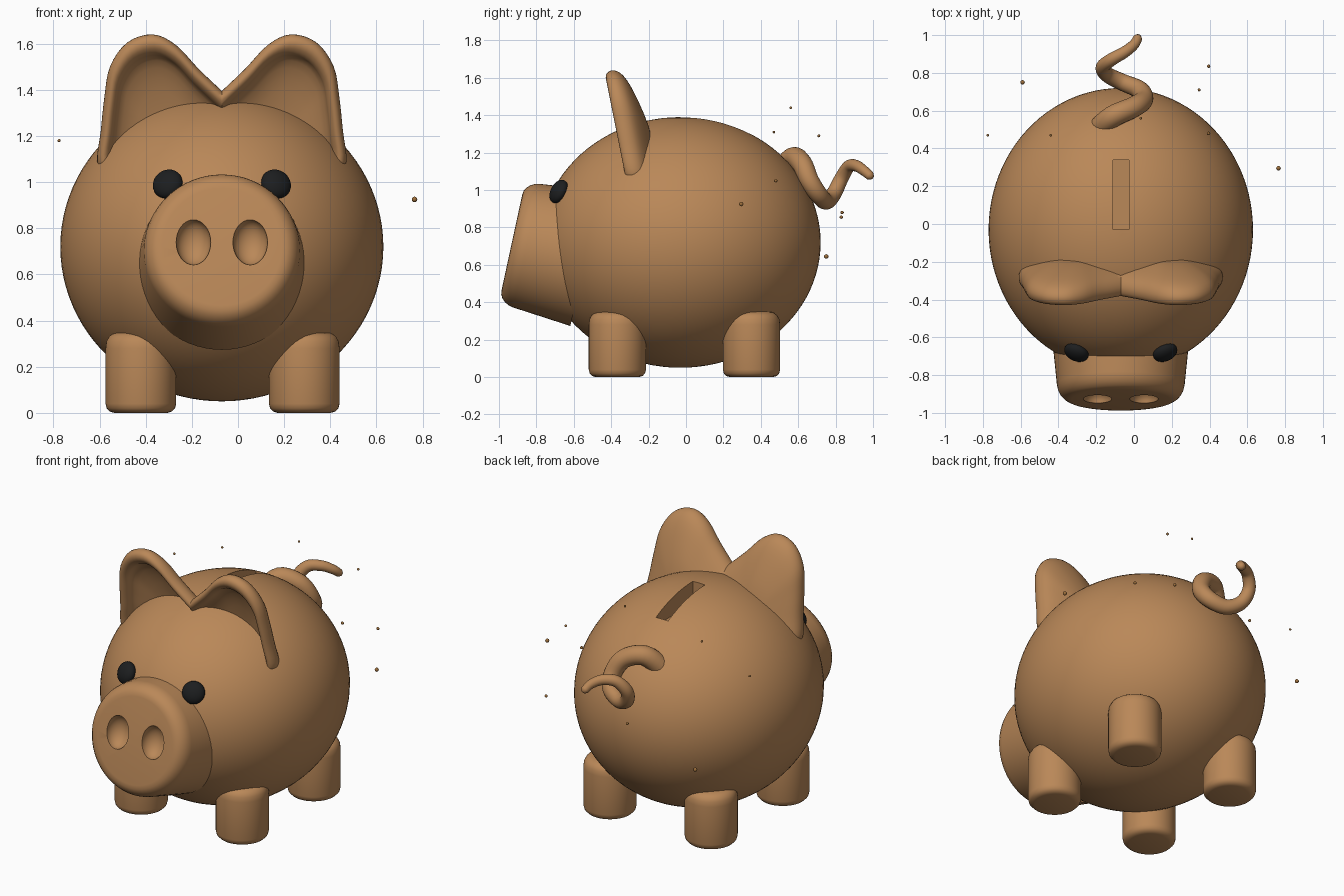
import bpy, bmesh, math
from mathutils import Vector, Matrix

if "Cube" in bpy.data.objects:
    bpy.data.objects.remove(bpy.data.objects["Cube"])

CX = -0.07  # symmetry plane of the pig


def material(name, rgb):
    m = bpy.data.materials.new(name)
    m.diffuse_color = (*rgb, 1)
    m.use_nodes = True
    m.node_tree.nodes["Principled BSDF"].inputs["Base Color"].default_value = m.diffuse_color
    return m


CLAY = material("clay brown", (0.49, 0.246, 0.098))
BLACK = material("eye black", (0.012, 0.013, 0.014))
GOLD = material("speck brown", (0.34, 0.16, 0.045))


def finish(name, bm, mat, matrix=Matrix()):
    bmesh.ops.remove_doubles(bm, verts=bm.verts, dist=1e-5)
    bmesh.ops.recalc_face_normals(bm, faces=bm.faces)
    me = bpy.data.meshes.new(name)
    bm.transform(matrix)
    bm.to_mesh(me)
    bm.free()
    me.materials.append(mat)
    ob = bpy.data.objects.new(name, me)
    bpy.context.collection.objects.link(ob)
    return ob


def smooth(ob, angle=35):
    bpy.ops.object.select_all(action='DESELECT')
    ob.select_set(True)
    bpy.context.view_layer.objects.active = ob
    bpy.ops.object.shade_smooth_by_angle(angle=math.radians(angle))


def ball(name, loc, scale, mat, rot=Matrix(), seg=32):
    bm = bmesh.new()
    bmesh.ops.create_uvsphere(bm, u_segments=seg, v_segments=seg // 2, radius=1)
    return finish(name, bm, mat, Matrix.Translation(loc) @ rot @ Matrix.Diagonal((*scale, 1)))


def loft(bm, rings, closed=True):
    rows = [[bm.verts.new(p) for p in r] for r in rings]
    n = len(rows[0])
    for a, b in zip(rows, rows[1:]):
        for i in range(n if closed else n - 1):
            j = (i + 1) % n
            bm.faces.new((a[i], a[j], b[j], b[i]))
    return rows


def lathe(name, profile, matrix, mat=CLAY, seg=64):
    bm = bmesh.new()
    turn = [2 * math.pi * i / seg for i in range(seg)]
    loft(bm, [[(r * math.cos(t), r * math.sin(t), z) for t in turn] for r, z in profile])
    return finish(name, bm, mat, matrix)


def spline(pts, steps, closed=False):
    """Smooth curve through the points."""
    pts = [Vector(p) for p in pts]
    n = len(pts)
    at = (lambda i: pts[i % n]) if closed else (lambda i: pts[max(0, min(n - 1, i))])
    out = []
    for i in range(n if closed else n - 1):
        a, b, c, d = at(i - 1), at(i), at(i + 1), at(i + 2)
        for s in range(steps):
            t = s / steps
            out.append(0.5 * (2 * b + (c - a) * t + (2 * a - 5 * b + 4 * c - d) * t * t
                              + (3 * b - a - 3 * c + d) * t ** 3))
    return out if closed else out + [pts[-1]]


def cut(ob, cutters):
    for c in cutters:
        m = ob.modifiers.new("cut", 'BOOLEAN')
        m.operation, m.solver, m.object = 'DIFFERENCE', 'EXACT', c
    bpy.context.view_layer.update()
    me = bpy.data.meshes.new_from_object(ob.evaluated_get(bpy.context.evaluated_depsgraph_get()))
    ob.modifiers.clear()
    ob.data = me
    for c in cutters:
        bpy.data.objects.remove(c)


# Body with coin slot
CENTRE, RADII = Vector((CX, -0.03, 0.72)), Vector((0.70, 0.75, 0.67))
body = ball("body", CENTRE, RADII, CLAY, seg=96)
bm = bmesh.new()
bmesh.ops.create_cube(bm, size=1)
slot = finish("slot_cutter", bm, CLAY,
              Matrix.Translation((CX, 0.155, 1.40)) @ Matrix.Diagonal((0.085, 0.37, 0.3, 1)))
cut(body, [slot])
smooth(body)

# Snout with nostrils
tilt = Matrix.Translation((CX, -0.54, 0.635)) @ Matrix.Rotation(math.radians(77.8), 4, 'X')
snout = lathe("snout", [(0, 0), (0.37, 0), (0.338, 0.32), (0.332, 0.345), (0.32, 0.368),
                        (0.303, 0.386), (0.283, 0.397), (0.26, 0.40), (0, 0.40)], tilt)
cut(snout, [ball("nostril_cutter", tilt @ Vector((s * 0.123, 0.02, 0.40)), (0.075, 0.1, 0.07),
                 CLAY, tilt.to_3x3().to_4x4()) for s in (-1, 1)])
smooth(snout)

# Eyes, flattened against the body
for s, side in ((-1, "left"), (1, "right")):
    pos = Vector((CX + s * 0.235, -0.68, 0.992))
    d = pos - CENTRE
    nrm = Vector([d[i] / RADII[i] ** 2 for i in range(3)])
    smooth(ball("eye_" + side, pos, (0.067, 0.067, 0.04), BLACK,
                nrm.to_track_quat('Z', 'Y').to_matrix().to_4x4()))

# Legs
LEG = [(0, 0), (0.115, 0), (0.135, 0.006), (0.148, 0.02), (0.153, 0.04), (0.153, 0.28),
       (0.149, 0.31), (0.137, 0.332), (0.115, 0.346), (0.085, 0.35), (0, 0.35)]
for y, end in ((-0.367, "front"), (0.35, "back")):
    for s, side in ((-1, "left"), (1, "right")):
        smooth(lathe(f"{end}_leg_{side}", LEG,
                     Matrix.Translation((CX + 0.003 + s * 0.354, y, 0)), seg=48))

# Ears: rounded rim with a dished front and a domed back
outline = spline([(0, 1.395), (0.10, 1.49), (0.20, 1.595), (0.30, 1.64), (0.41, 1.605),
                  (0.485, 1.50), (0.51, 1.36), (0.525, 1.22), (0.54, 1.09), (0.50, 1.045),
                  (0.36, 0.98), (0.10, 0.97), (-0.15, 1.05), (-0.22, 1.15), (-0.12, 1.28)],
                 4, closed=True)
section = spline([(0, 0.135), (0.4, 0.125), (0.75, 0.085), (0.94, 0.045), (1.0, 0),
                  (0.97, -0.04), (0.90, -0.052), (0.83, -0.03), (0.77, 0.02), (0.5, 0.06),
                  (0, 0.08)], 3)
hub = Vector((0.22, 1.15))
bm = bmesh.new()
rings = []
for k, off in section:
    ring = []
    for p in outline:
        q = hub + (p - hub) * k
        ring.append((q.x, -0.385 + (1.64 - q.y) * 0.2 + off, q.y))
    rings.append(ring)
loft(bm, rings)
bmesh.ops.remove_doubles(bm, verts=bm.verts, dist=1e-5)
bmesh.ops.bisect_plane(bm, geom=bm.verts[:] + bm.edges[:] + bm.faces[:], plane_co=(0, 0, 0),
                       plane_no=(1, 0, 0), clear_inner=True)
half = bmesh.ops.duplicate(bm, geom=bm.verts[:] + bm.edges[:] + bm.faces[:])["geom"]
for v in half:
    if isinstance(v, bmesh.types.BMVert):
        v.co.x *= -1
smooth(finish("ears", bm, CLAY, Matrix.Translation((CX, 0, 0))), 40)

# Curly tail, tapered
path = spline([(-0.19, 0.50, 1.08), (-0.11, 0.57, 1.17), (0.0, 0.62, 1.14), (0.05, 0.66, 1.05),
               (0.03, 0.71, 0.975), (-0.06, 0.75, 0.94), (-0.14, 0.79, 0.98),
               (-0.165, 0.83, 1.06), (-0.12, 0.87, 1.125), (-0.05, 0.91, 1.13),
               (0.0, 0.95, 1.105), (0.02, 0.985, 1.075)], 6)
rings, ref = [], Vector((1, 0, 0))
for i, p in enumerate(path):
    tan = (path[min(i + 1, len(path) - 1)] - path[max(i - 1, 0)]).normalized()
    ref = (ref - tan * ref.dot(tan)).normalized()
    up, r = tan.cross(ref), 0.062 - 0.038 * i / (len(path) - 1)
    rings.append([p + r * (math.cos(a) * ref + math.sin(a) * up)
                  for a in (2 * math.pi * j / 20 for j in range(20))])
tip = path[-1] + tan * 0.014
rings.append([tip + (Vector(q) - path[-1]) * 0.6 for q in rings[-1]])
rings.append([tip + tan * 0.005] * 20)
rings.insert(0, [path[0]] * 20)
bm = bmesh.new()
loft(bm, rings)
smooth(finish("tail", bm, CLAY), 60)

# Floating specks
for i, (x, y, z, r) in enumerate([
        (-0.775, 0.47, 1.18, 0.007), (-0.44, 0.47, 1.31, 0.007), (0.395, 0.48, 1.05, 0.009),
        (0.765, 0.295, 0.925, 0.012), (-0.59, 0.75, 0.645, 0.012), (0.345, 0.71, 1.29, 0.008),
        (0.395, 0.835, 0.88, 0.009), (0.035, 0.56, 1.44, 0.007), (-0.17, 0.83, 0.855, 0.009)]):
    smooth(ball(f"speck_{i + 1}", (x, y, z), (r, r, r), GOLD, seg=12))
